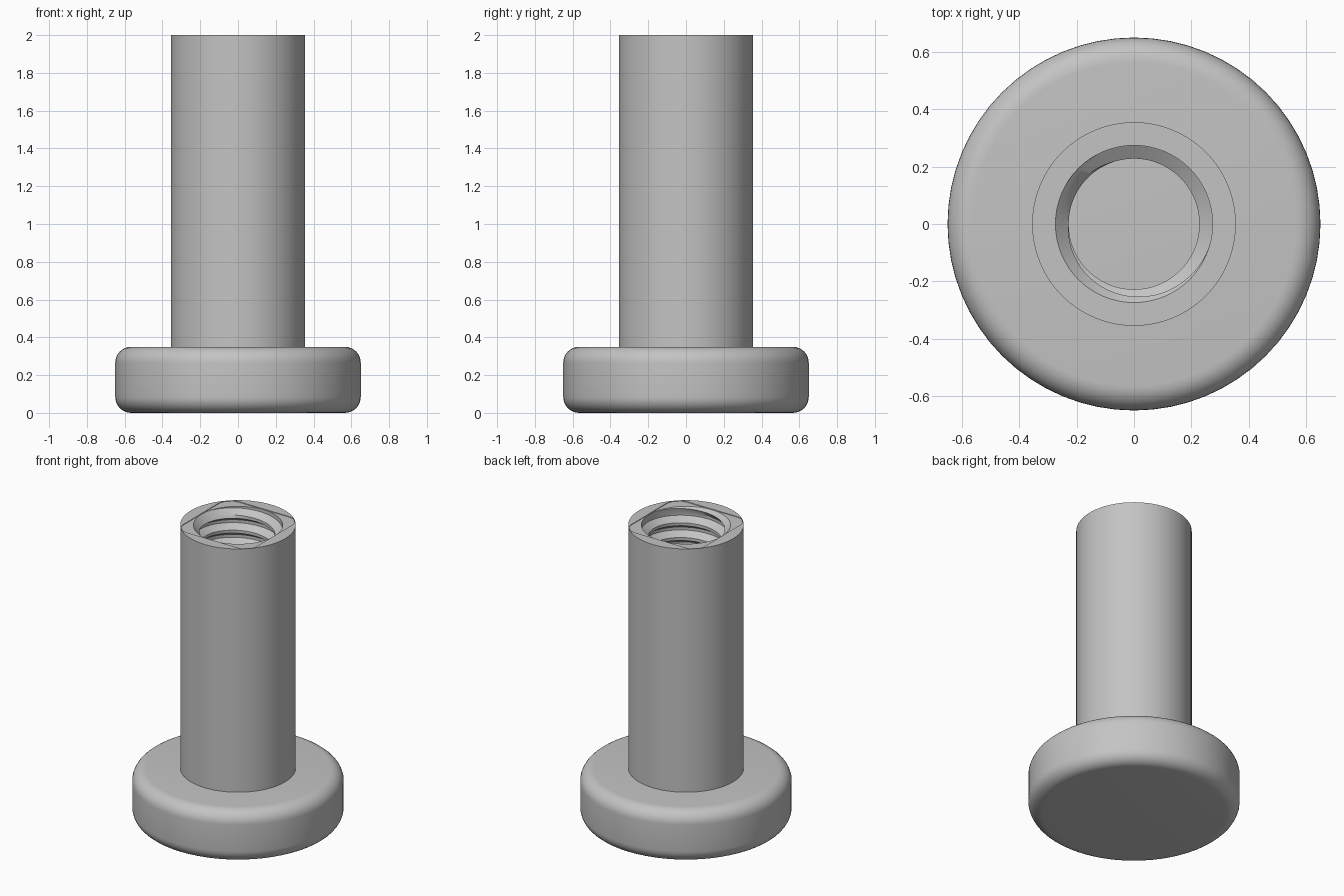
import bpy, bmesh, math

cube = bpy.data.objects.get("Cube")
if cube:
    bpy.data.objects.remove(cube)

N = 64                          # sides around the axis
TOP, SEAT = 2.0, 0.35           # top of the shaft, top of the head
MAJOR, MINOR, PITCH = 0.274, 0.228, 0.1
RECESS = TOP - 0.004

steel = bpy.data.materials.new("grey steel")
steel.use_nodes = True
steel.diffuse_color = (0.55, 0.55, 0.55, 1)
steel.node_tree.nodes["Principled BSDF"].inputs["Base Color"].default_value = (0.55, 0.55, 0.55, 1)


def loop(bm, radius, z):
    """Closed ring of vertices; radius is a function of the angle."""
    angles = [math.tau * i / N for i in range(N)]
    return [bm.verts.new((radius(a) * math.cos(a), radius(a) * math.sin(a), z)) for a in angles]


def bridge(bm, lower, upper):
    for i in range(N):
        j = (i + 1) % N
        bm.faces.new((lower[i], lower[j], upper[j], upper[i]))


def finish(bm, name):
    bmesh.ops.remove_doubles(bm, verts=bm.verts, dist=0.0001)
    bmesh.ops.recalc_face_normals(bm, faces=bm.faces)
    mesh = bpy.data.meshes.new(name)
    bm.to_mesh(mesh)
    bm.free()
    mesh.materials.append(steel)
    obj = bpy.data.objects.new(name, mesh)
    bpy.context.collection.objects.link(obj)
    bpy.ops.object.select_all(action='DESELECT')
    obj.select_set(True)
    bpy.context.view_layer.objects.active = obj
    bpy.ops.object.shade_smooth_by_angle(angle=math.radians(30))
    return obj


# Round head with filleted rims
R, FILLET, STEPS = 0.65, 0.085, 8
arc = [math.pi / 2 * k / STEPS for k in range(STEPS + 1)]
profile = [(R - FILLET + FILLET * math.sin(t), FILLET - FILLET * math.cos(t)) for t in arc]
profile += [(r, SEAT - z) for r, z in reversed(profile)]
bm = bmesh.new()
rings = [loop(bm, lambda a, r=r: r, z) for r, z in profile]
for low, high in zip(rings, rings[1:]):
    bridge(bm, low, high)
bm.faces.new(rings[0])
bm.faces.new(rings[-1])
finish(bm, "round_head")


# Shaft wall and end face, with a shallow clipped square recess
def circle(a):
    return 0.355


def clipped_square(a):
    c, s = abs(math.cos(a)), abs(math.sin(a))
    return min(0.276 / max(c, s), 0.495 / (c + s))


bm = bmesh.new()
rings = [loop(bm, circle, SEAT - 0.01), loop(bm, circle, TOP),
         loop(bm, clipped_square, TOP), loop(bm, clipped_square, RECESS),
         loop(bm, lambda a: MAJOR, RECESS)]
for low, high in zip(rings, rings[1:]):
    bridge(bm, low, high)
finish(bm, "shaft")

# Threaded bore: a helical profile trimmed at both ends
thread = [(0.0, MAJOR), (0.2, MAJOR), (0.5, MINOR), (0.7, MINOR)]
turns = math.ceil((RECESS - SEAT) / PITCH) + 2
bm = bmesh.new()
columns = []
for i in range(N + 1):
    a = math.tau * i / N
    column = []
    for k in range(turns):
        for part, r in thread:
            z = SEAT + PITCH * (k - 1 + part + i / N)
            z = min(max(z, SEAT), RECESS)
            r = max(r, MAJOR - (RECESS - z))      # countersunk mouth
            column.append(bm.verts.new((r * math.cos(a), r * math.sin(a), z)))
    columns.append(column)
for left, right in zip(columns, columns[1:]):
    for k in range(len(left) - 1):
        bm.faces.new((left[k], left[k + 1], right[k + 1], right[k]))
bmesh.ops.remove_doubles(bm, verts=bm.verts, dist=0.0001)
bmesh.ops.dissolve_degenerate(bm, edges=bm.edges, dist=0.0001)
bore = finish(bm, "threaded_bore")
# The bore is seen from inside, so its faces point to the axis
for poly in bore.data.polygons:
    if abs(poly.normal.z) < 0.9:
        outward = poly.normal.x * poly.center.x + poly.normal.y * poly.center.y > 0
        if outward:
            bore.data.flip_normals()
        break
